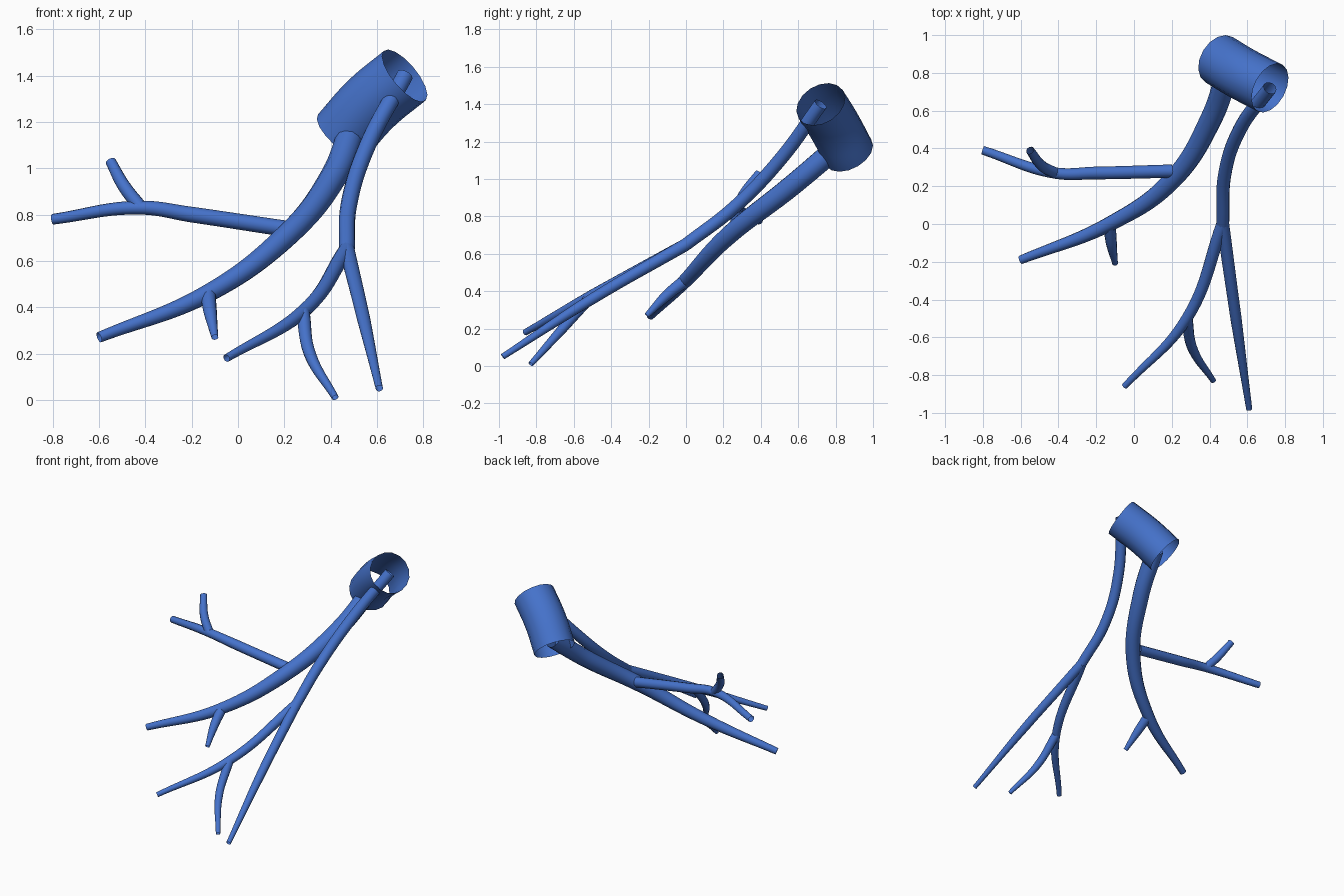
import bpy
import math
from mathutils import Vector

cube = bpy.data.objects.get("Cube")
if cube:
    bpy.data.objects.remove(cube, do_unlink=True)

blue = bpy.data.materials.new("vessel_blue")
blue.use_nodes = True
colour = (0.06, 0.17, 0.6, 1)
blue.diffuse_color = colour
blue.node_tree.nodes["Principled BSDF"].inputs["Base Color"].default_value = colour


def tube(name, start_radius, end_radius, *points, sides=12):
    """Open tube along a smooth path, tapering mostly towards its tip."""
    curve = bpy.data.curves.new(name, "CURVE")
    curve.dimensions = "3D"
    curve.bevel_depth = 1
    curve.bevel_resolution = sides // 2 - 2
    curve.resolution_u = 12
    spline = curve.splines.new("BEZIER")
    spline.bezier_points.add(len(points) - 1)
    for index, (knot, position) in enumerate(zip(spline.bezier_points, points)):
        along = index / (len(points) - 1)
        knot.co = position
        knot.radius = start_radius + (end_radius - start_radius) * along ** 2
        knot.handle_left_type = knot.handle_right_type = "AUTO"
    obj = bpy.data.objects.new(name, curve)
    bpy.context.collection.objects.link(obj)
    bpy.ops.object.select_all(action="DESELECT")
    obj.select_set(True)
    bpy.context.view_layer.objects.active = obj
    bpy.ops.object.convert(target="MESH")
    obj = bpy.context.object
    obj.name = name
    obj.data.materials.clear()
    obj.data.materials.append(blue)
    bpy.ops.object.shade_smooth_by_angle(angle=math.radians(40))


# Places where tubes meet
trunk_base = Vector((0.45, 0.87, 1.14))
trunk_mouth = Vector((0.72, 0.72, 1.4))
trunk_bend = Vector((-0.01, 0, 0.01))
main_joint = Vector((-0.13, 0, 0.46))
side_joint = Vector((-0.42, 0.27, 0.83))
fork = Vector((0.47, 0, 0.65))
inner_joint = Vector((0.28, -0.5, 0.38))

# Wide open trunk, gently bent
tube("trunk", 0.14, 0.14,
     trunk_base, (trunk_base + trunk_mouth) / 2 + trunk_bend, trunk_mouth, sides=16)

# Thick branch and its offshoots
tube("main_branch", 0.06, 0.023,
     (0.5, 0.82, 1.18), (0.41, 0.56, 0.96), (0.2, 0.23, 0.7),
     main_joint, (-0.6, -0.19, 0.27))
tube("main_lower_twig", 0.034, 0.015,
     main_joint, (-0.12, -0.1, 0.38), (-0.1, -0.21, 0.27))
tube("side_branch", 0.035, 0.023,
     (0.2, 0.28, 0.74), (-0.2, 0.27, 0.8), side_joint, (-0.8, 0.39, 0.78))
tube("side_twig", 0.03, 0.023,
     side_joint, (-0.49, 0.31, 0.92), (-0.55, 0.39, 1.03))

# Slim branch and its fork
tube("slim_branch", 0.037, 0.034,
     trunk_mouth, (0.56, 0.5, 1.1), (0.48, 0.26, 0.85), fork)
tube("fork_outer", 0.034, 0.016,
     fork, (0.54, -0.5, 0.36), (0.61, -0.98, 0.05))
tube("fork_inner", 0.034, 0.017,
     fork, inner_joint, (-0.05, -0.86, 0.18))
tube("fork_twig", 0.03, 0.015,
     inner_joint, (0.31, -0.66, 0.2), (0.42, -0.83, 0.01))
